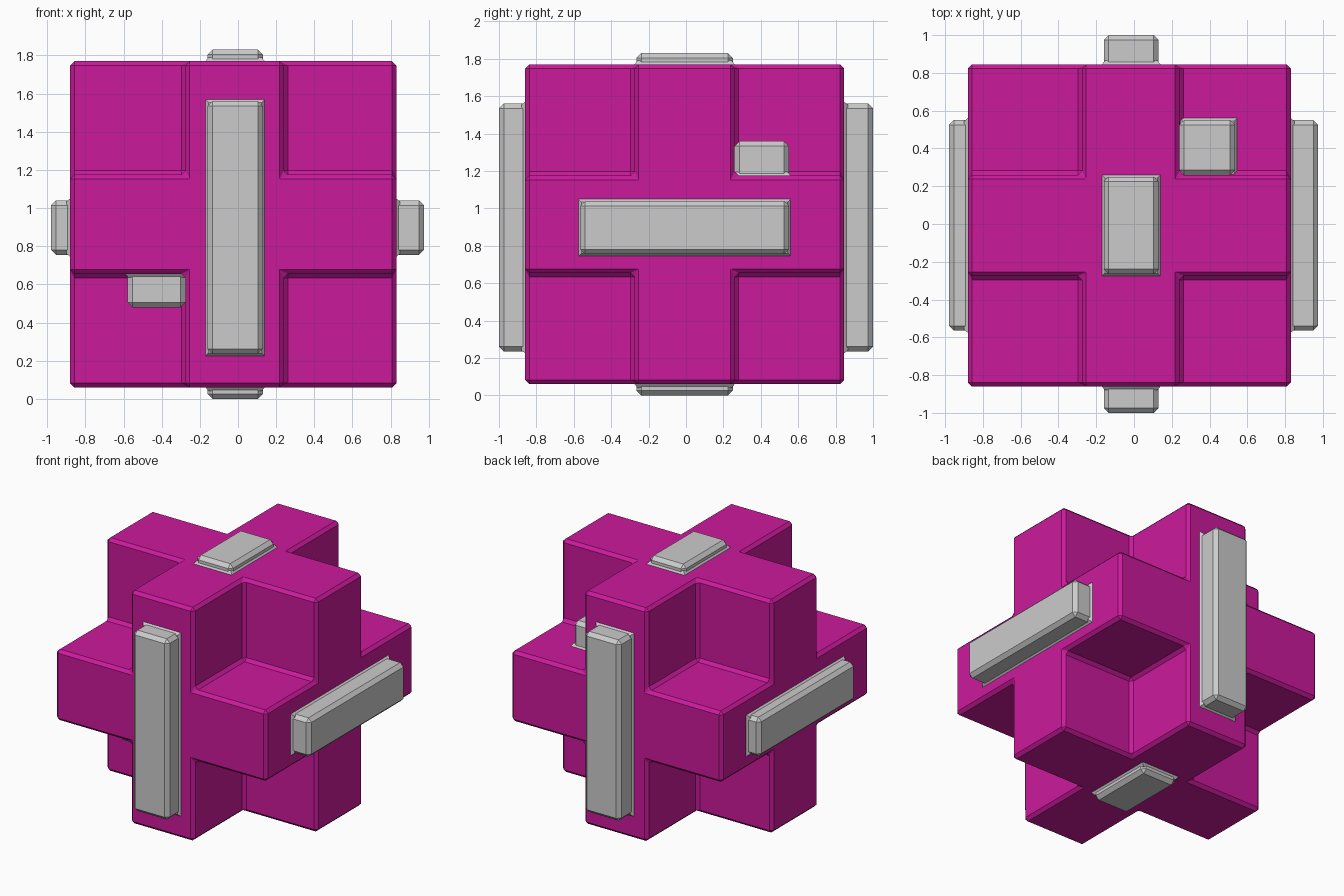
import bpy, bmesh
from mathutils import Vector

if "Cube" in bpy.data.objects:
    bpy.data.objects.remove(bpy.data.objects["Cube"])

magenta = bpy.data.materials.new("magenta")
magenta.diffuse_color = (0.6, 0.01, 0.33, 1)
magenta.use_nodes = True
magenta.node_tree.nodes["Principled BSDF"].inputs["Base Color"].default_value = magenta.diffuse_color


def finish(bm, name, mat=None):
    bmesh.ops.recalc_face_normals(bm, faces=bm.faces[:])
    me = bpy.data.meshes.new(name)
    bm.to_mesh(me)
    bm.free()
    if mat:
        me.materials.append(mat)
    ob = bpy.data.objects.new(name, me)
    bpy.context.collection.objects.link(ob)
    return ob


def add_box(bm, lo, hi):
    verts = bmesh.ops.create_cube(bm, size=1)["verts"]
    lo, hi = Vector(lo), Vector(hi)
    for v in verts:
        v.co = Vector([(hi if v.co[i] > 0 else lo)[i] for i in range(3)])
    return verts


def bevel(bm, edges, width):
    bmesh.ops.bevel(bm, geom=edges, offset=width, segments=1,
                    profile=0.5, affect='EDGES', clamp_overlap=True)


# Body: a block with its eight corners notched out (three crossing slabs)
cuts = ((-0.88, -0.275, 0.24, 0.83),
        (-0.86, -0.275, 0.26, 0.845),
        (0.06, 0.655, 1.175, 1.77))


def solid(c):
    return all(0 <= i <= 2 for i in c) and any(i == 1 for i in c)


bm = bmesh.new()
grid = {}


def corner(key):
    if key not in grid:
        grid[key] = bm.verts.new([cuts[i][key[i]] for i in range(3)])
    return grid[key]


cells = [(i, j, k) for i in range(3) for j in range(3) for k in range(3)]
for c in filter(solid, cells):
    for a in range(3):
        for s in (0, 1):
            n = list(c)
            n[a] += 2 * s - 1
            if solid(n):
                continue
            b, d = (a + 1) % 3, (a + 2) % 3
            quad = []
            for u, w in ((0, 0), (1, 0), (1, 1), (0, 1)):
                k = list(c)
                k[a] += s
                k[b] += u
                k[d] += w
                quad.append(corner(tuple(k)))
            bm.faces.new(quad if s else quad[::-1])
bmesh.ops.recalc_face_normals(bm, faces=bm.faces[:])
bevel(bm, [e for e in bm.edges if e.calc_face_angle(0) > 0.5], 0.022)
finish(bm, "notched_body", magenta)


# Grey pads: bevelled block with a thin flared skirt where it meets the body
def pad(name, lo, hi, axis, side, width=0.026):
    bm = bmesh.new()
    base = lo[axis] if side > 0 else hi[axis]
    blo, bhi = list(lo), list(hi)
    (blo if side > 0 else bhi)[axis] -= side * 0.06
    add_box(bm, blo, bhi)
    bevel(bm, bm.edges[:], width)
    slo, shi = list(lo), list(hi)
    slo[axis], shi[axis] = sorted((base - side * 0.01, base + side * 0.02))
    mid = (Vector(lo) + Vector(hi)) / 2
    for i in range(3):
        if i != axis:
            slo[i] += 0.006
            shi[i] -= 0.006
    for v in add_box(bm, slo, shi):
        if (v.co[axis] - base) * side < 0:
            for i in range(3):
                if i != axis:
                    v.co[i] += 0.024 if v.co[i] > mid[i] else -0.024
    finish(bm, name)


pad("front_bar", (-0.16, -1.0, 0.235), (0.13, -0.86, 1.56), 1, -1)
pad("back_bar", (-0.16, 0.845, 0.235), (0.13, 1.0, 1.56), 1, 1)
pad("right_bar", (0.83, -0.565, 0.755), (0.975, 0.55, 1.04), 0, 1)
pad("left_bar", (-0.98, -0.565, 0.755), (-0.88, 0.55, 1.04), 0, -1)
pad("top_pad", (-0.16, -0.265, 1.77), (0.13, 0.25, 1.83), 2, 1)
pad("bottom_pad", (-0.16, -0.265, 0.0), (0.13, 0.25, 0.06), 2, -1)
# Small blocks tucked in two opposite notches
pad("upper_notch_block", (0.24, 0.26, 1.175), (0.535, 0.55, 1.36), 2, 1)
pad("lower_notch_block", (-0.58, -0.57, 0.48), (-0.275, -0.275, 0.655), 2, -1)
